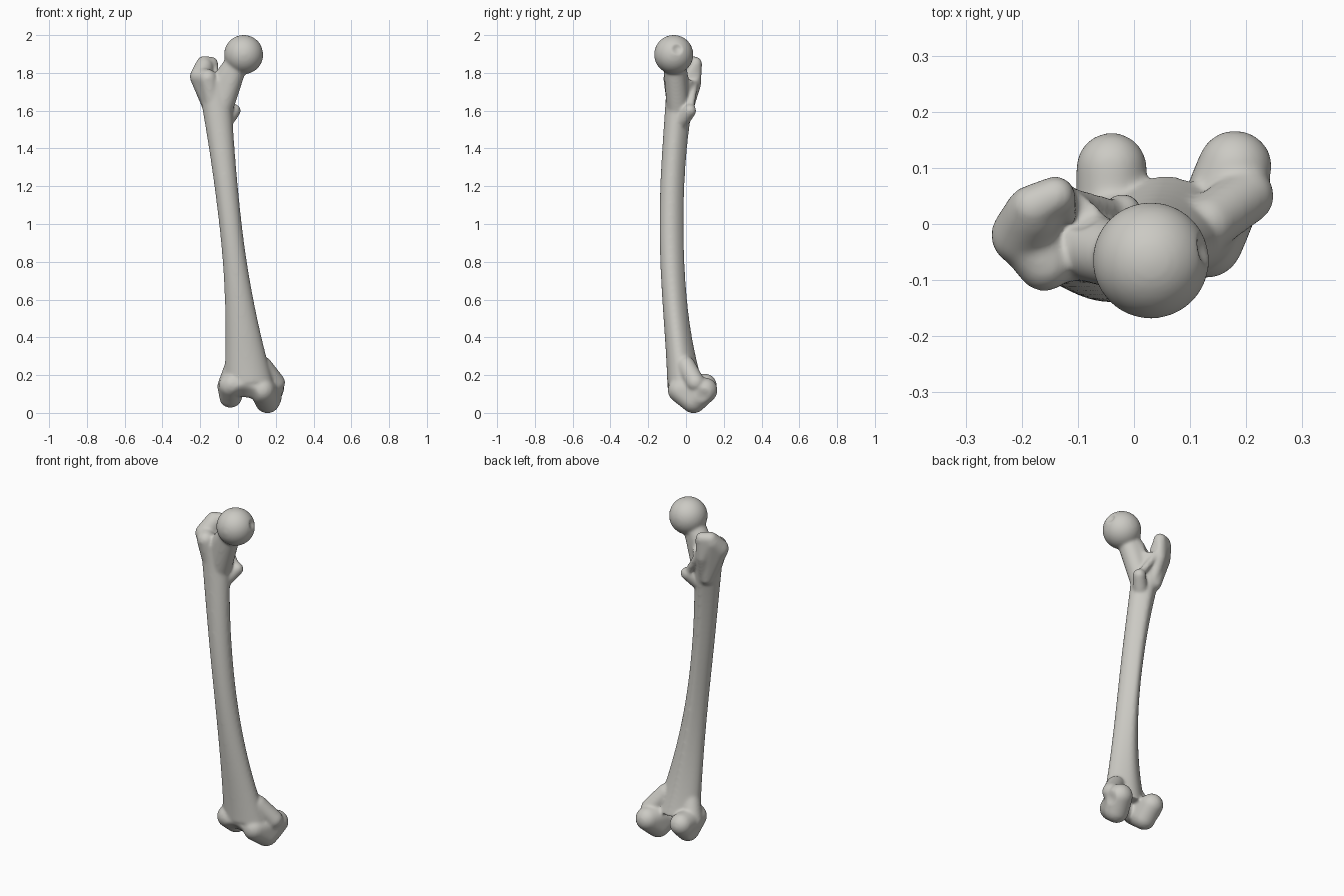
import bpy, bmesh, math
from mathutils import Vector, Matrix

default_cube = bpy.data.objects.get("Cube")
if default_cube:
    bpy.data.objects.remove(default_cube, do_unlink=True)

bone = bpy.data.materials.new("pale bone")
bone.use_nodes = True
bone.diffuse_color = (.6, .59, .55, 1)
bone.node_tree.nodes["Principled BSDF"].inputs["Base Color"].default_value = bone.diffuse_color

bm = bmesh.new()


def add_part(part):
    """Copy a finished part into the whole bone."""
    mesh = bpy.data.meshes.new("part")
    part.to_mesh(mesh)
    part.free()
    bm.from_mesh(mesh)
    bpy.data.meshes.remove(mesh)


def knob(*balls):
    """Tight skin round balls, each given as a centre and a radius."""
    part = bmesh.new()
    for centre, radius in balls:
        place = Matrix.Translation(centre)
        bmesh.ops.create_icosphere(part, subdivisions=4, radius=radius, matrix=place)
    hull = bmesh.ops.convex_hull(part, input=part.verts[:])
    inner = [item for item in hull["geom_interior"] if isinstance(item, bmesh.types.BMVert)]
    bmesh.ops.delete(part, geom=inner, context="VERTS")
    add_part(part)


def shaft_ring(part, height, sides):
    """Level section: the shaft leans sideways, bows forward and flares at its ends."""
    bend = (height - 1) ** 2
    middle_x = .075 - .115 * height
    middle_y = .1 * bend - .08
    half_width = .06 + bend * (.1 if height < 1 else .05)
    half_depth = .06 + .06 * bend ** 2
    ring = []
    for side in range(sides):
        angle = math.tau * side / sides
        across, back = math.cos(angle), math.sin(angle)
        ridge = .008 * max(back, 0) ** 9
        narrowing = 1 - .1 * max(back, 0)
        ring.append(part.verts.new((middle_x + half_width * across * narrowing,
                                    middle_y + half_depth * back + ridge, height)))
    return ring


def build_shaft(bottom, top, steps=40, sides=48):
    part = bmesh.new()
    rings = [shaft_ring(part, bottom + (top - bottom) * step / steps, sides)
             for step in range(steps + 1)]
    for lower, upper in zip(rings, rings[1:]):
        for side in range(sides):
            after = (side + 1) % sides
            part.faces.new((lower[side], lower[after], upper[after], upper[side]))
    part.faces.new(reversed(rings[0]))
    part.faces.new(rings[-1])
    add_part(part)


def condyle(base, splay, lift, radius):
    """Rocker-shaped knee knuckle running from front to back."""
    rocker = ((.1, .12), (.04, .065), (-.03, .12))
    knob(*[((base + splay * y, y, z + lift), radius) for y, z in rocker])


build_shaft(.16, 1.76)

# Head and neck
head = Vector((.03, -.065, 1.897))
head_radius = .104
knob((head, head_radius))
neck_root = (-.09, -.04, 1.74)
knob((head - Vector((.03, 0, .03)), .058), (neck_root, .06), ((-.09, -.04, 1.6), .06))

# Greater trochanter: outer mass, front shoulder and rear crest
outer = (-.2, -.02, 1.78)
crest_tip = (-.14, .05, 1.85)
knob((outer, .055), ((-.18, .02, 1.83), .05), ((-.14, 0, 1.6), .04))
knob((outer, .05), ((-.16, -.07, 1.77), .05), ((-.13, -.05, 1.62), .05))
knob((crest_tip, .035), ((-.18, .03, 1.85), .04), ((-.14, .04, 1.74), .04),
     ((-.12, 0, 1.58), .03))

# Lesser trochanter and the ridge that joins it to the crest
lesser = (-.02, .02, 1.6)
knob((lesser, .035), ((-.06, -.02, 1.55), .04))
knob((lesser, .02), ((-.13, .05, 1.77), .02))

# Inner and outer knee knuckles with their side bulges
condyle(base=.14, splay=.4, lift=0, radius=.067)
condyle(base=-.04, splay=0, lift=.025, radius=.063)
knob(((.2, .05, .16), .05), ((.13, 0, .25), .05))
knob(((-.05, .02, .14), .06), ((-.02, -.02, .25), .05))

# Kneecap bearing surface bridging the knuckles
knob(((-.03, -.04, .15), .06), ((.12, -.03, .13), .06))

# Fuse the parts into one smooth skin
raw = bpy.data.meshes.new("raw parts")
bm.to_mesh(raw)
bm.free()
thigh_bone = bpy.data.objects.new("thigh_bone", raw)
bpy.context.collection.objects.link(thigh_bone)
fuse = thigh_bone.modifiers.new("fuse", "REMESH")
fuse.mode = "VOXEL"
fuse.voxel_size = .007
soften = thigh_bone.modifiers.new("soften", "SMOOTH")
soften.iterations = 16
graph = bpy.context.evaluated_depsgraph_get()
skin = bpy.data.meshes.new_from_object(thigh_bone.evaluated_get(graph))
thigh_bone.modifiers.clear()
thigh_bone.data = skin
bpy.data.meshes.remove(raw)


def hollow(centre, radius, push):
    """Press a soft hollow into the skin along a push direction."""
    centre, push = Vector(centre), Vector(push)
    for vertex in skin.vertices:
        reach = (vertex.co - centre).length / radius
        if reach < 1:
            vertex.co += push * (1 - reach ** 2) ** 2


# Head pit, kneecap groove, hollow behind the neck, hollows beside the knee
hollow(head + Vector((.1, .02, .03)), .035, (-.014, 0, 0))
hollow((.04, -.09, .08), .08, (0, .02, .01))
hollow((-.1, .03, 1.8), .05, (0, -.02, -.01))
hollow((.25, .09, .09), .05, (-.01, 0, 0))
hollow((-.1, .06, .09), .05, (.01, 0, 0))

skin.materials.clear()
skin.materials.append(bone)
skin.shade_smooth()
